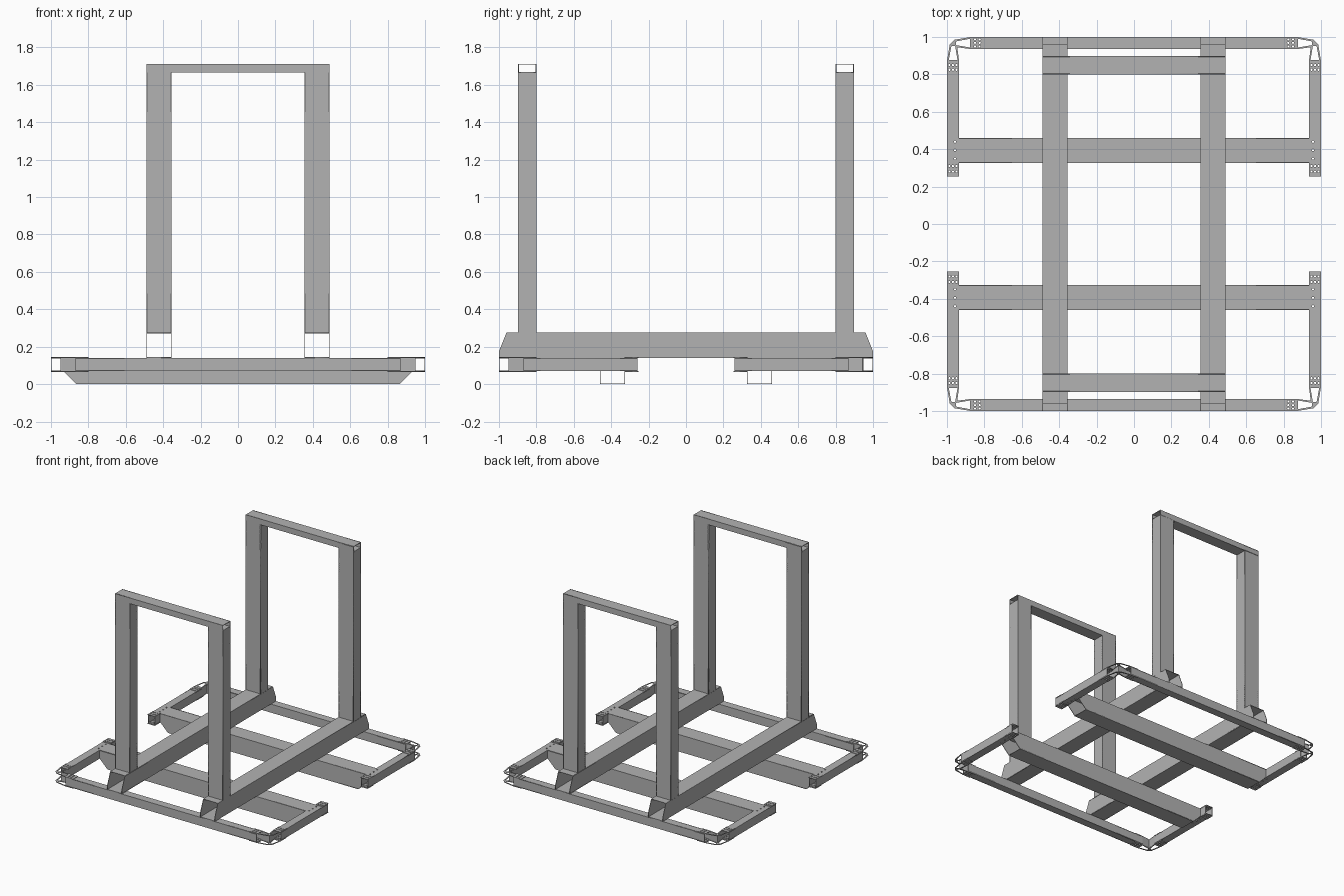
import bpy
import bmesh
import math

cube = bpy.data.objects.get("Cube")
if cube:
    bpy.data.objects.remove(cube, do_unlink=True)

T = 0.004  # sheet thickness

steel = bpy.data.materials.new("grey steel")
steel.use_nodes = True
grey = (0.45, 0.45, 0.45, 1)
steel.diffuse_color = grey
steel.node_tree.nodes["Principled BSDF"].inputs["Base Color"].default_value = grey


def rect(u0, u1, v0, v1):
    return [(u0, v0), (u1, v0), (u1, v1), (u0, v1)]


def circle(c, r=0.006, n=10):
    return [(c[0] + r * math.cos(math.tau * i / n),
             c[1] + r * math.sin(math.tau * i / n)) for i in range(n)]


def panel(bm, axis, pos, outline, cutouts=()):
    """Add a thin sheet, facing the axis, with optional cut-outs."""
    curve = bpy.data.curves.new("sheet", "CURVE")
    curve.dimensions = "2D"
    curve.fill_mode = "BOTH"
    curve.extrude = T / 2
    for loop in [outline, *cutouts]:
        spline = curve.splines.new("POLY")
        spline.points.add(len(loop) - 1)
        for point, (u, v) in zip(spline.points, loop):
            point.co = (u, v, 0, 1)
        spline.use_cyclic_u = True
    helper = bpy.data.objects.new("sheet", curve)
    mesh = bpy.data.meshes.new_from_object(helper)
    for vert in mesh.vertices:
        u, v, w = vert.co
        w += pos
        vert.co = {"x": (w, u, v), "y": (u, w, v), "z": (u, v, w)}[axis]
    bm.from_mesh(mesh)
    bpy.data.objects.remove(helper)
    bpy.data.curves.remove(curve)
    bpy.data.meshes.remove(mesh)


def finish(bm, name, mirror):
    bmesh.ops.remove_doubles(bm, verts=bm.verts, dist=0.0001)
    bmesh.ops.recalc_face_normals(bm, faces=bm.faces)
    mesh = bpy.data.meshes.new(name)
    bm.to_mesh(mesh)
    bm.free()
    mesh.materials.append(steel)
    ob = bpy.data.objects.new(name, mesh)
    bpy.context.collection.objects.link(ob)
    mod = ob.modifiers.new("mirror", "MIRROR")
    mod.use_axis = ("x" in mirror, "y" in mirror, False)
    mod.use_mirror_merge = False
    return ob


def grid(us, vs):
    return [(u, v) for u in us for v in vs]


H = T / 2
LOW, HIGH = 0.07, 0.14  # bottom and top of the floor rails

# Long beams, front to back, with chamfered open ends
bm = bmesh.new()
side = [(-1, 0.14), (1, 0.14), (1, 0.175), (0.96, 0.275), (-0.96, 0.275), (-1, 0.175)]
for x in (0.355 + H, 0.49 - H):
    panel(bm, "x", x, side)
panel(bm, "z", 0.14 + H, rect(0.355, 0.49, -1, 1))
panel(bm, "z", 0.275 - H, rect(0.355, 0.49, -0.96, 0.96))
finish(bm, "long_beams", "x")

# Cross beams, side to side, with undercut open ends
bm = bmesh.new()
side = [(-0.865, 0), (0.865, 0), (0.935, LOW), (0.935, HIGH), (-0.935, HIGH), (-0.935, LOW)]
for y in (0.325 + H, 0.46 - H):
    panel(bm, "y", y, side)
panel(bm, "z", H, rect(-0.865, 0.865, 0.325, 0.46))
panel(bm, "z", HIGH - H, rect(-0.935, 0.935, 0.325, 0.46))
finish(bm, "cross_beams", "y")

# Upright posts
bm = bmesh.new()
for x in (0.355 + H, 0.49 - H):
    panel(bm, "x", x, rect(0.8, 0.897, 0.275, 1.665))
for y in (0.8 + H, 0.897 - H):
    panel(bm, "y", y, rect(0.355, 0.49, 0.275, 1.665))
finish(bm, "posts", "xy")

# Top bars joining the posts
bm = bmesh.new()
for y in (0.8 + H, 0.897 - H):
    panel(bm, "y", y, rect(-0.49, 0.49, 1.665, 1.712))
for z in (1.665 + H, 1.712 - H):
    panel(bm, "z", z, rect(-0.49, 0.49, 0.8, 0.897))
finish(bm, "top_bars", "y")

# Bolt hole patterns
rows = (0.949, 0.968, 0.987)
end_holes = grid((0.825, 0.85), rows)
side_corner_holes = [(v, u) for u, v in end_holes]
inner_holes = grid(rows, (0.28, 0.31))
beam_holes = grid((0.957,), (0.35, 0.395, 0.44))

# Front and back rails
bm = bmesh.new()
holes = [circle((s * u, v)) for s in (-1, 1) for u, v in end_holes]
for z in (LOW + H, HIGH - H):
    panel(bm, "z", z, rect(-0.87, 0.87, 0.935, 1), holes)
for y in (0.935 + H, 1 - H):
    panel(bm, "y", y, rect(-0.87, 0.87, LOW, HIGH))
finish(bm, "end_rails", "y")

# Short side rails
bm = bmesh.new()
holes = [circle(c) for c in side_corner_holes + inner_holes + beam_holes]
for z in (LOW + H, HIGH - H):
    panel(bm, "z", z, rect(0.935, 1, 0.26, 0.87), holes)
for x in (0.935 + H, 1 - H):
    panel(bm, "x", x, rect(0.26, 0.87, LOW, HIGH))
finish(bm, "side_rails", "xy")

# Corner brackets: pierced plates above and below the rails
half = [(0.945, 0.945), (0.87, 0.935), (0.8, 0.935), (0.8, 1), (0.87, 1), (0.96, 0.985)]
outline = half + [(v, u) for u, v in reversed(half[1:])]
slot = [(0.878, 0.944), (0.878, 0.99), (0.953, 0.976), (0.95, 0.956)]
cuts = [slot, [(v, u) for u, v in slot]]
cuts += [circle(c) for c in end_holes + side_corner_holes]
bm = bmesh.new()
for z in (LOW - H, HIGH + H):
    panel(bm, "z", z, outline, cuts)
finish(bm, "corner_brackets", "xy")

# Upright webs along the inner edge of each corner
bm = bmesh.new()
path = [(0.87, 0.937), (0.945, 0.945), (0.937, 0.87)]
for (x0, y0), (x1, y1) in zip(path, path[1:]):
    length = math.hypot(x1 - x0, y1 - y0)
    nx, ny = (y0 - y1) / length * T, (x1 - x0) / length * T
    base = [(x0, y0), (x1, y1), (x1 + nx, y1 + ny), (x0 + nx, y0 + ny)]
    face = bm.faces.new([bm.verts.new((x, y, LOW)) for x, y in base])
    top = bmesh.ops.extrude_face_region(bm, geom=[face], use_keep_orig=True)["geom"]
    bmesh.ops.translate(bm, vec=(0, 0, HIGH - LOW),
                        verts=[g for g in top if isinstance(g, bmesh.types.BMVert)])
finish(bm, "corner_webs", "xy")

# End plates at the free ends of the side rails
bm = bmesh.new()
for z in (LOW - H, HIGH + H):
    panel(bm, "z", z, rect(0.935, 1, 0.255, 0.328), [circle(c) for c in inner_holes])
finish(bm, "rail_end_plates", "xy")
